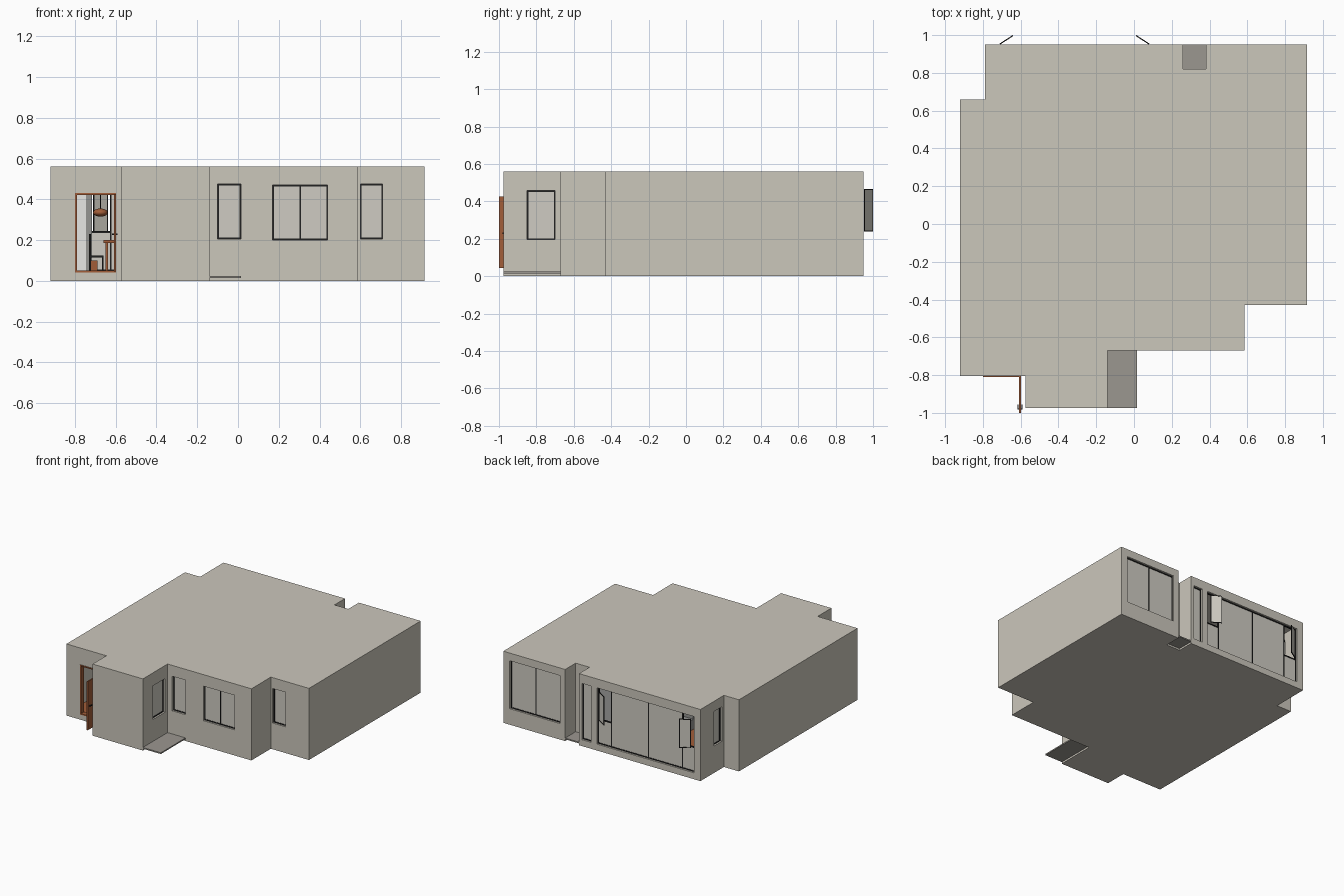
import bpy, bmesh, math
from mathutils import Matrix, Vector

cube = bpy.data.objects.get("Cube")
if cube:
    bpy.data.objects.remove(cube, do_unlink=True)


def material(name, r, g, b):
    m = bpy.data.materials.new(name)
    m.use_nodes = True
    m.diffuse_color = (r, g, b, 1)
    m.node_tree.nodes["Principled BSDF"].inputs["Base Color"].default_value = (r, g, b, 1)
    return m


WALL = material("warm grey plaster", .6, .57, .5)
PANE = material("pale pane", .62, .6, .54)
FRAME = material("black frame", .015, .015, .015)
PAVING = material("dark paving", .33, .31, .28)
WOOD = material("brown wood", .36, .11, .04)
WHITE = material("white paint", .85, .85, .83)
GREY = material("mid grey", .3, .3, .29)


def finish(name, bm, mat):
    bmesh.ops.recalc_face_normals(bm, faces=bm.faces)
    me = bpy.data.meshes.new(name)
    bm.to_mesh(me)
    bm.free()
    me.materials.append(mat)
    ob = bpy.data.objects.new(name, me)
    bpy.context.scene.collection.objects.link(ob)
    return ob


def boxes(name, ranges, mat, matrix=Matrix()):
    """One object made of boxes given as x0, x1, y0, y1, z0, z1."""
    bm = bmesh.new()
    for r in ranges:
        lo, hi = Vector(r[0::2]), Vector(r[1::2])
        place = Matrix.Translation((lo + hi) / 2) @ Matrix.Diagonal((*(hi - lo), 1))
        bmesh.ops.create_cube(bm, size=1, matrix=matrix @ place)
    return finish(name, bm, mat)


def prism(name, outline, z0, z1, mat):
    bm = bmesh.new()
    face = bm.faces.new([bm.verts.new((x, y, z0)) for x, y in outline])
    ext = bmesh.ops.extrude_face_region(bm, geom=[face])
    bmesh.ops.translate(bm, vec=(0, 0, z1 - z0),
                        verts=[v for v in ext["geom"] if isinstance(v, bmesh.types.BMVert)])
    return finish(name, bm, mat)


def inset(outline, t):
    """Shrink a counter-clockwise right-angled outline."""
    pts = [Vector(p) for p in outline]
    out = []
    for i, p in enumerate(pts):
        a = (p - pts[i - 1]).normalized()
        b = (pts[(i + 1) % len(pts)] - p).normalized()
        out.append((p.x - t * (a.y + b.y), p.y + t * (a.x + b.x)))
    return out


def cut(ob, cutter):
    mod = ob.modifiers.new("cut", "BOOLEAN")
    mod.operation, mod.solver, mod.object = "DIFFERENCE", "EXACT", cutter
    bpy.context.view_layer.objects.active = ob
    bpy.ops.object.modifier_apply(modifier=mod.name)
    bpy.data.objects.remove(cutter, do_unlink=True)


# Footprint, floor slab and hollow shell with roof
outline = [(-.92, -.805), (-.575, -.805), (-.575, -.975), (-.14, -.975), (-.14, -.67),
           (.585, -.67), (.585, -.43), (.915, -.43), (.915, .95), (.38, .95),
           (.38, .82), (.26, .82), (.26, .95), (-.79, .95), (-.79, .66), (-.92, .66)]
TOP, SLAB, THICK = .56, .035, .03
prism("floor_slab", outline, 0, SLAB, WALL)
shell = prism("walls_and_roof", outline, SLAB, TOP, WALL)
cut(shell, prism("room_cutter", inset(outline, THICK), .01, TOP - .025, WALL))
prism("wood_floor", inset(outline, THICK), SLAB, SLAB + .006, WOOD)


def oriented(side, plane, u0, u1, d0, d1, z0, z1):
    """Box on a wall: u runs along the wall, d runs inward from its surface."""
    s = 1 if side in ("front", "minus_x") else -1
    a, b = sorted((plane + s * d0, plane + s * d1))
    return (u0, u1, a, b, z0, z1) if side in ("front", "back") else (a, b, u0, u1, z0, z1)


def rim(u0, u1, z0, z1, w):
    """Four strips around a rectangle as u0, u1, z0, z1."""
    return [(u0, u0 + w, z0, z1), (u1 - w, u1, z0, z1),
            (u0 + w, u1 - w, z0, z0 + w), (u0 + w, u1 - w, z1 - w, z1)]


openings = []


def window(name, side, plane, u0, u1, z0, z1, bars=(), panes=None, deep=.014, w=.007):
    openings.append(oriented(side, plane, u0, u1, -.02, .05, z0, z1))
    strips = rim(u0, u1, z0, z1, w)
    strips += [(b - w / 2, b + w / 2, z0 + w, z1 - w) for b in bars]
    boxes(name + "_frame", [oriented(side, plane, a, b, deep, deep + .012, c, d)
                            for a, b, c, d in strips], FRAME)
    boxes(name + "_pane", [oriented(side, plane, a, b, deep + .004, deep + .008, c, d)
                           for a, b, c, d in panes or [(u0, u1, z0, z1)]], PANE)


# Front windows
window("corner_window", "front", -.67, -.1, .015, .205, .475)
window("double_window", "front", -.67, .17, .44, .2, .47, bars=[.305])
window("side_bay_window", "front", -.43, .6, .71, .205, .475)
window("porch_window", "plus_x", -.14, -.85, -.7, .195, .458)

# Back and recessed side windows
window("bedroom_window", "back", .95, .425, .86, .125, .5, bars=[.642])
window("balcony_door", "back", .95, .155, .235, .05, .49)
window("recess_window", "minus_x", -.79, .685, .785, .21, .48)
low, high, head = .05, .49, .24
window("glazed_wall", "back", .95, -.735, .105, low, high, bars=[-.625, -.33, -.01],
       panes=[(-.625, -.01, low, high), (-.735, -.625, low, head), (-.01, .105, low, head)])
boxes("casement_rails", [(a, b, .925, .936, head - .004, head + .004)
                         for a, b in ((-.73, -.625), (-.01, .1))], FRAME)

# Casements standing open at both ends of the glazed wall
for name, hinge, angle in (("plus_x", .08, 147.3), ("minus_x", -.71, 32.7)):
    turn = Matrix.Translation((hinge, .953, 0)) @ Matrix.Rotation(math.radians(angle), 4, "Z")
    boxes("open_casement_frame_" + name,
          [(a, b, -.003, .003, c, d) for a, b, c, d in rim(0, .083, head, .465, .005)], FRAME, turn)
    boxes("open_casement_pane_" + name, [(.004, .079, -.002, .002, head + .004, .461)], PANE, turn)

# Entrance: wooden frame and leaf swung outwards
D0, D1, DZ0, DZ1 = -.8, -.598, .042, .43
openings.append((D0, D1, -.83, -.75, DZ0, DZ1))
boxes("entrance_frame", [(a, b, -.81, -.773, c, d)
                         for a, b, c, d in rim(D0, D1, DZ0, DZ1, .009)], WOOD)
boxes("entrance_leaf", [(-.608, -.599, -1, -.811, .045, .425)], WOOD)
boxes("entrance_handle", [(-.617, -.59, -.982, -.976, .225, .233),
                          (-.617, -.612, -.982, -.955, .225, .233),
                          (-.595, -.59, -.982, -.955, .225, .233)], FRAME)
cut(shell, boxes("opening_cutter", openings, WALL))

# Low paved plates in the front corner and the rear notch
boxes("front_paving", [(-.14, .015, -.975, -.67, .014, .024)], PAVING)
boxes("rear_paving", [(.26, .38, .82, .95, .014, .024)], PAVING)

# Interior partitions
F, C = SLAB + .006, TOP - .025
boxes("partitions", [(-.89, -.745, .4, .42, F, C), (-.5, -.48, -.77, .1, F, C),
                     (.2, .22, -.64, .78, F, C), (.22, .88, .1, .12, F, C)], WHITE)
boxes("grey_column", [(-.745, -.715, .4, .43, F, C)], GREY)

# Dining table, chairs and sideboard
def legs(x0, x1, y0, y1, z, t):
    return [(x, x + t, y, y + t, F, z) for x in (x0, x1 - t) for y in (y0, y1 - t)]


boxes("dining_table", [(-.66, -.52, -.2, .15, .185, .2)] + legs(-.65, -.53, -.19, .14, .185, .012), WOOD)
for i, y in enumerate((-.16, .02)):
    boxes("chair_%d" % (i + 1), [(-.73, -.66, y, y + .08, .115, .125),
                                 (-.73, -.722, y, y + .08, .125, .23)]
          + legs(-.73, -.66, y, y + .08, .115, .008), FRAME)
boxes("sideboard", [(-.73, -.69, .2, .36, F, .1)], WOOD)
boxes("sofa", [(-.3, .1, .3, .45, F, .12), (-.3, .1, .3, .34, .12, .2)], GREY)
boxes("bed", [(.5, .8, .2, .6, F, .12)], WHITE)

# Pendant lamp
bm = bmesh.new()
bmesh.ops.create_uvsphere(bm, u_segments=24, v_segments=12, radius=1,
                          matrix=Matrix.Translation((-.675, -.02, .335)) @ Matrix.Diagonal((.036, .036, .02, 1)))
for f in bm.faces:
    f.smooth = True
finish("pendant_lamp", bm, WOOD)
boxes("pendant_cord", [(-.677, -.673, -.022, -.018, .35, C)], FRAME)
